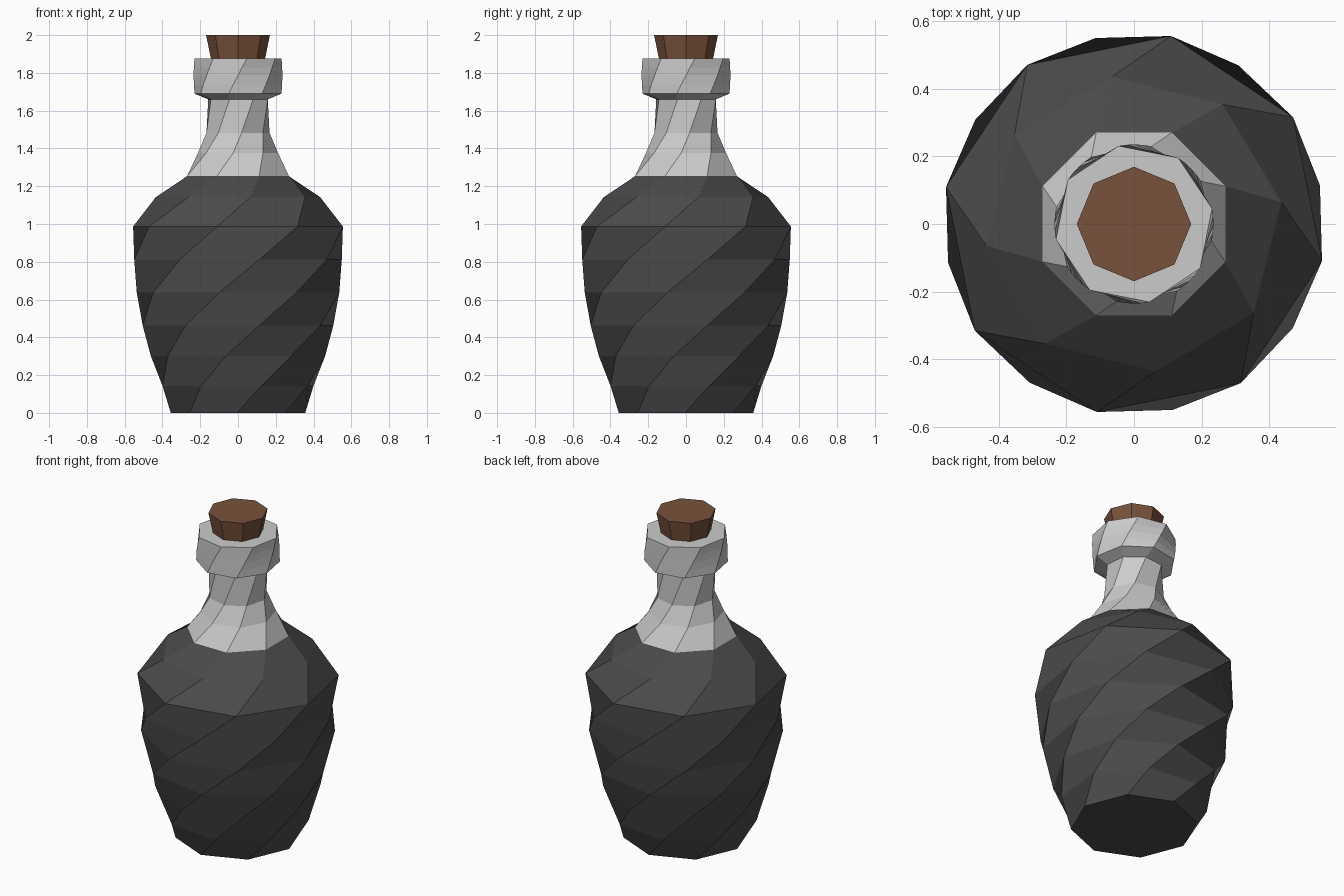
import bpy, bmesh
from math import cos, sin, radians, pi

if "Cube" in bpy.data.objects:
    bpy.data.objects.remove(bpy.data.objects["Cube"])

SIDES = 8
TWIST = 126.5   # degrees of turn per unit of height
START = -91.0


def material(name, rgb):
    m = bpy.data.materials.new(name)
    m.diffuse_color = (*rgb, 1)
    m.use_nodes = True
    m.node_tree.nodes["Principled BSDF"].inputs["Base Color"].default_value = m.diffuse_color
    return m


def lathe(name, profile, twist=0, start=0, cap_bottom=False, cap_top=False, mat=None):
    """Stack eight-sided rings from (radius, z) pairs, turning with height."""
    bm = bmesh.new()
    rings = []
    for r, z in profile:
        a0 = radians(start + twist * z)
        rings.append([bm.verts.new((r * cos(a0 + 2 * pi * i / SIDES),
                                    r * sin(a0 + 2 * pi * i / SIDES), z))
                      for i in range(SIDES)])
    for a, b in zip(rings, rings[1:]):
        for i in range(SIDES):
            j = (i + 1) % SIDES
            bm.faces.new((a[j], b[j], b[i], a[i]))
    if cap_bottom:
        bm.faces.new(rings[0][::-1])
    if cap_top:
        bm.faces.new(rings[-1])
    me = bpy.data.meshes.new(name)
    bm.to_mesh(me)
    bm.free()
    ob = bpy.data.objects.new(name, me)
    bpy.context.collection.objects.link(ob)
    if mat:
        me.materials.append(mat)
    return ob


dark = material("dark_glass", (0.07, 0.07, 0.07))
brown = material("cork_brown", (0.19, 0.085, 0.045))

# Dark twisted body with shoulder
body = [(0.356, 0), (0.418, 0.143), (0.466, 0.302), (0.517, 0.463), (0.545, 0.637),
        (0.561, 0.812), (0.566, 0.987), (0.44, 1.142), (0.292, 1.253)]
lathe("bottle_body", body, TWIST, START, cap_bottom=True, mat=dark)

# Pale neck with a finely divided lip
neck = [(0.292, 1.253), (0.214, 1.375), (0.168, 1.483), (0.164, 1.66)]
lip = [(0.235, 1.69 + 0.185 * k / 4) for k in range(5)]
lathe("bottle_neck", neck + lip, TWIST, START, cap_top=True)

# Tapered cork
lathe("cork", [(0.138, 1.85), (0.169, 2.0)], cap_bottom=True, cap_top=True, mat=brown)
